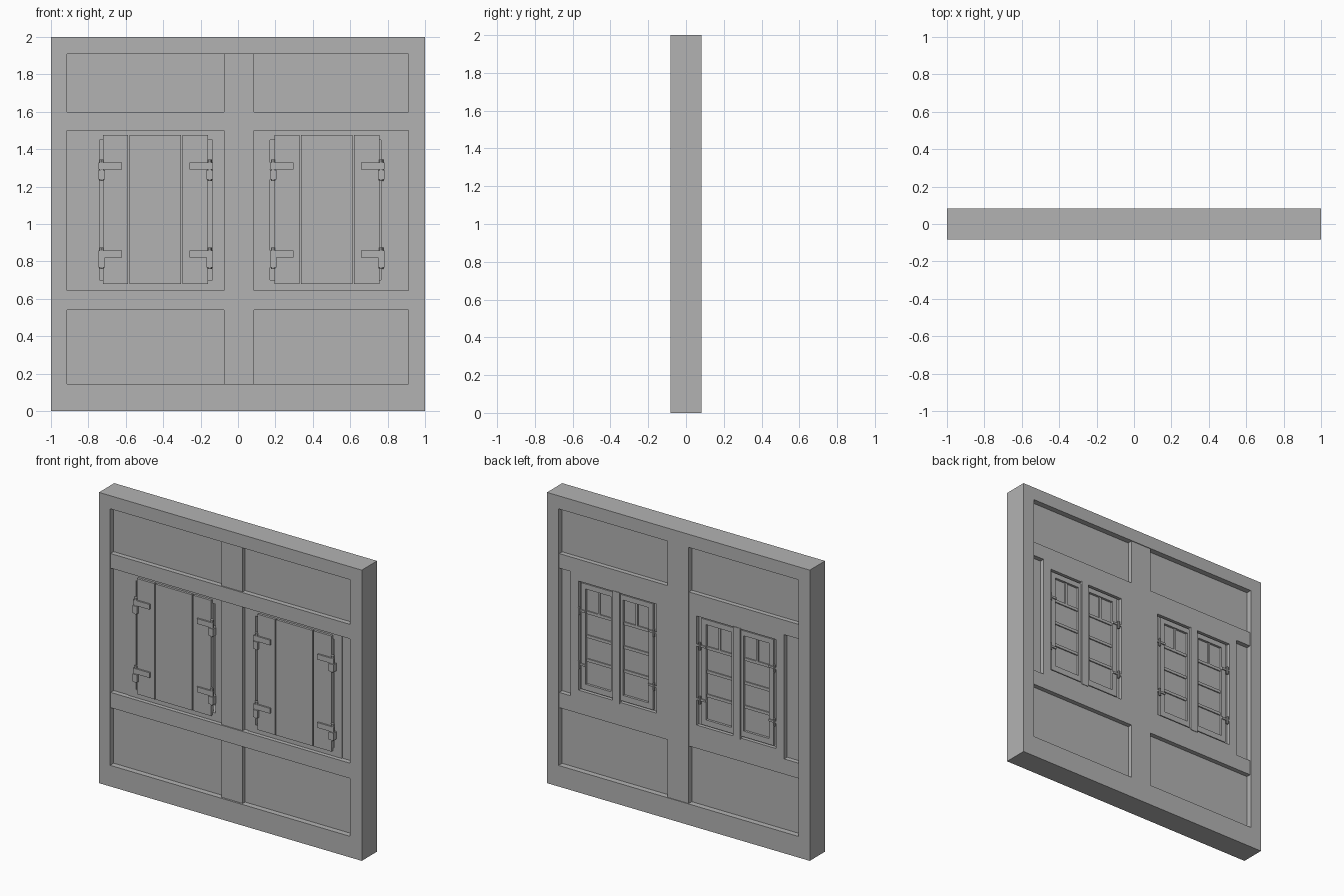
import bpy
import bmesh

cube = bpy.data.objects.get("Cube")
if cube:
    bpy.data.objects.remove(cube, do_unlink=True)

grey = bpy.data.materials.new("plain_grey")
grey.use_nodes = True
grey.diffuse_color = (0.45, 0.45, 0.45, 1)
grey.node_tree.nodes["Principled BSDF"].inputs["Base Color"].default_value = (0.45, 0.45, 0.45, 1)


def finish(name, bm):
    bmesh.ops.recalc_face_normals(bm, faces=bm.faces)
    mesh = bpy.data.meshes.new(name)
    bm.to_mesh(mesh)
    bm.free()
    mesh.materials.append(grey)
    ob = bpy.data.objects.new(name, mesh)
    bpy.context.collection.objects.link(ob)
    return ob


def box(name, x0, x1, y0, y1, z0, z1):
    bm = bmesh.new()
    bmesh.ops.create_cube(bm, size=1)
    for v in bm.verts:
        v.co = ((x0 + x1) / 2 + v.co.x * (x1 - x0),
                (y0 + y1) / 2 + v.co.y * (y1 - y0),
                (z0 + z1) / 2 + v.co.z * (z1 - z0))
    return finish(name, bm)


def cylinder(name, x, y, z0, z1, radius):
    bm = bmesh.new()
    bmesh.ops.create_cone(bm, cap_ends=True, segments=8, radius1=radius,
                          radius2=radius, depth=z1 - z0)
    bmesh.ops.translate(bm, verts=bm.verts, vec=(x, y, (z0 + z1) / 2))
    return finish(name, bm)


def ring(name, x0, x1, z0, z1, side, low, top, y0, y1):
    """Rectangular frame with mitred corners."""
    bm = bmesh.new()
    outer = [(x0, z0), (x1, z0), (x1, z1), (x0, z1)]
    inner = [(x0 + side, z0 + low), (x1 - side, z0 + low),
             (x1 - side, z1 - top), (x0 + side, z1 - top)]
    loops = [[bm.verts.new((x, y, z)) for x, z in rect]
             for rect, y in ((outer, y0), (inner, y0), (inner, y1), (outer, y1))]
    for k in range(4):
        a, b = loops[k], loops[(k + 1) % 4]
        for i in range(4):
            j = (i + 1) % 4
            bm.faces.new((a[i], a[j], b[j], b[i]))
    return finish(name, bm)


D = 0.083

# Outer timber frame
box("left_post", 0.912, 1, -D, D, 0, 2)
box("right_post", -1, -0.915, -D, D, 0, 2)
box("top_beam", -0.915, 0.912, -D, D, 1.91, 2)
box("bottom_beam", -0.915, 0.912, -D, D, 0, 0.145)

# Inner rails and centre post
box("upper_rail", -0.915, 0.912, -0.078, 0.076, 1.5, 1.6)
box("lower_rail", -0.915, 0.912, -0.078, 0.076, 0.54, 0.645)
box("centre_post", -0.075, 0.085, -0.07, 0.078, 0.145, 1.91)

# Infill panels above, below and beside the windows
P = 0.044
box("upper_panel", -0.915, 0.912, -P, P, 1.6, 1.91)
box("lower_panel", -0.915, 0.912, -P, P, 0.145, 0.54)
box("right_side_panel", -0.915, -0.8, -P, P, 0.645, 1.5)
box("left_side_panel", 0.825, 0.912, -P, P, 0.645, 1.5)


def front_hinge(cx, side, z):
    """Strap hinge with pin and bracket on the shutter edge."""
    edge = cx + side * 0.305
    xs = sorted((edge, edge - side * 0.125))
    box("shutter_strap", *xs, -0.077, -0.066, z - 0.018, z + 0.018)
    pin = edge - side * 0.016
    cylinder("shutter_pin", pin, -0.066, z - 0.08, z + 0.035, 0.011)
    box("shutter_bracket", pin - 0.018, pin + 0.018, -0.082, -0.03, z - 0.072, z - 0.02)


def back_hinge(cx, side, z):
    """Small hinge on the window sash."""
    edge = cx + side * 0.31
    xs = sorted((edge, edge - side * 0.07))
    box("sash_strap", *xs, 0.068, 0.076, z - 0.007, z + 0.007)
    cylinder("sash_pin", cx + side * 0.285, 0.074, z - 0.03, z + 0.022, 0.008)


def window(cx, x0, x1):
    # Casing and its fixed inner frame
    side = 0.06
    ring("window_casing", x0, x1, 0.645, 1.5, side, 0.055, 0.05, -0.05, 0.076)

    # Shutter made of three upright boards
    for a, b in ((-0.283, -0.148), (-0.14, 0.135), (0.143, 0.28)):
        box("shutter_board", cx + a, cx + b, -0.066, -0.04, 0.68, 1.475)
    box("shutter_backing", cx - 0.275, cx + 0.275, -0.045, -0.03, 0.69, 1.465)

    # Two glazed sashes, each with four rows of panes
    box("glass", x0 + side, x1 - side, 0.045, 0.052, 0.7, 1.45)
    for s in (-1, 1):
        a, b = sorted((cx + s * 0.012, cx + s * 0.275))
        ring("sash_frame", a, b, 0.71, 1.44, 0.035, 0.04, 0.035, 0.03, 0.068)
        for i in range(1, 4):
            z = 0.75 + i * 0.164
            box("glazing_bar", a + 0.035, b - 0.035, 0.045, 0.06, z - 0.01, z + 0.01)
        mid = (a + b) / 2
        box("upper_pane_bar", mid - 0.008, mid + 0.008, 0.045, 0.06, 1.24, 1.41)
        for z in (1.31, 0.84):
            front_hinge(cx, s, z)
        for z in (1.25, 0.88):
            back_hinge(cx, s, z)
    box("meeting_bar", cx - 0.028, cx + 0.028, 0.03, 0.08, 0.69, 1.455)


# The two windows
window(-0.44, -0.8, -0.075)
window(0.477, 0.11, 0.825)
box("post_filler", 0.085, 0.11, -P, 0.076, 0.645, 1.5)
